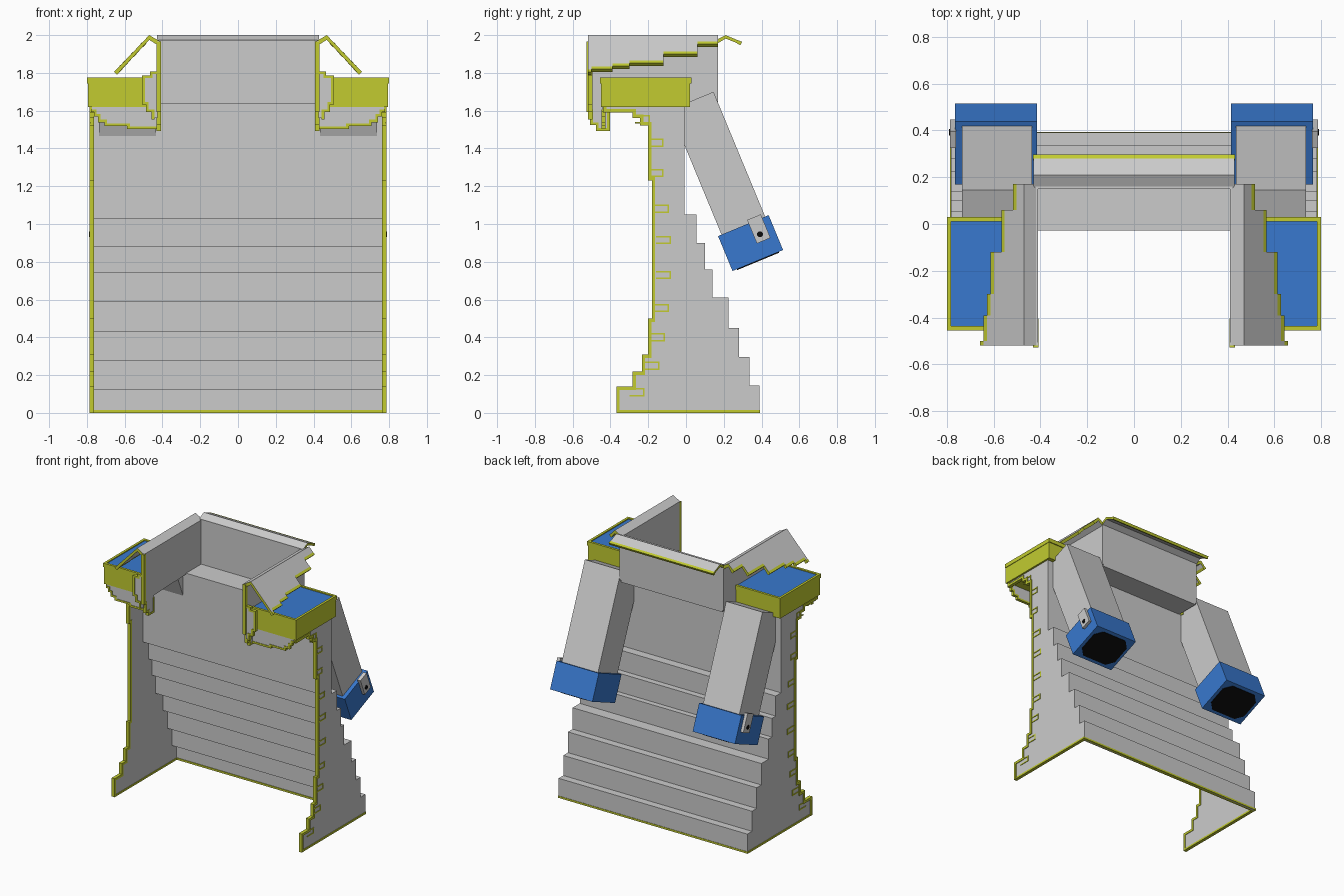
import bpy, bmesh, math
from mathutils import Matrix, Vector

if "Cube" in bpy.data.objects:
    bpy.data.objects.remove(bpy.data.objects["Cube"])


def material(name, rgb):
    m = bpy.data.materials.new(name)
    m.diffuse_color = (*rgb, 1)
    m.use_nodes = True
    m.node_tree.nodes["Principled BSDF"].inputs["Base Color"].default_value = m.diffuse_color
    return m


GREY = material("cloth grey", (0.60, 0.60, 0.60))
LIME = material("trim lime", (0.54, 0.60, 0.03))
BLUE = material("cuff blue", (0.04, 0.19, 0.62))
BLACK = material("ink black", (0.004, 0.004, 0.004))


def finish(name, bm, mats, M=None, rule=None):
    bmesh.ops.recalc_face_normals(bm, faces=bm.faces)
    if rule:
        for f in bm.faces:
            f.material_index = int(rule(f))
    me = bpy.data.meshes.new(name)
    if M:
        bm.transform(M)
    bm.to_mesh(me)
    bm.free()
    for m in mats:
        me.materials.append(m)
    ob = bpy.data.objects.new(name, me)
    bpy.context.collection.objects.link(ob)
    return ob


def add_prism(bm, pts, axis, a, b):
    """Extrude a 2D outline along axis: x takes (y,z), y takes (x,z), z takes (x,y)."""
    def co(p, t):
        return {"x": (t, p[0], p[1]), "y": (p[0], t, p[1]), "z": (p[0], p[1], t)}[axis]
    lo = [bm.verts.new(co(p, a)) for p in pts]
    hi = [bm.verts.new(co(p, b)) for p in pts]
    bm.faces.new(lo)
    bm.faces.new(hi[::-1])
    n = len(pts)
    for i in range(n):
        j = (i + 1) % n
        bm.faces.new((lo[i], lo[j], hi[j], hi[i]))


def rect(u0, v0, u1, v1):
    return [(u0, v0), (u1, v0), (u1, v1), (u0, v1)]


def prism(name, pts, axis, a, b, mats, M=None, rule=None):
    bm = bmesh.new()
    add_prism(bm, pts, axis, a, b)
    return finish(name, bm, mats if isinstance(mats, list) else [mats], M, rule)


def box(name, x, y, z, mat, M=None):
    return prism(name, rect(x[0], y[0], x[1], y[1]), "z", z[0], z[1], mat, M)


def trim(name, path, axis, a, b, t=0.009):
    """Thin square-cornered piping along a stepped path."""
    bm = bmesh.new()
    for p, q in zip(path, path[1:]):
        add_prism(bm, rect(min(p[0], q[0]) - t, min(p[1], q[1]) - t,
                           max(p[0], q[0]) + t, max(p[1], q[1]) + t), axis, a, b)
    return finish(name, bm, [LIME])


# Stepped back panel: (outer y, top z) of each tier
TIERS = [(.39, .145), (.335, .295), (.28, .45), (.225, .61), (.14, .76),
         (.10, .90), (.055, 1.05), (-.008, 1.64)]
outer, z = [], 0
for y, top in TIERS:
    outer += [(y, z), (y, top)]
    z = top
inner = [(y - .02, max(0, h - .02)) for y, h in outer[:-1]] + [(-.028, 1.64)]
prism("back_panel", outer + inner[::-1], "x", -.775, .775, GREY)
box("back_hem", (-.785, .785), (.365, .393), (0, .014), LIME)

# Stepped front edge of the side panels
FRONT = [(-.36, .009), (-.36, .13), (-.275, .13), (-.275, .21), (-.225, .21), (-.225, .3),
         (-.192, .3), (-.192, .49), (-.172, .49), (-.172, 1.24), (-.192, 1.24),
         (-.192, 1.53), (-.235, 1.53), (-.235, 1.57), (-.275, 1.57), (-.275, 1.6),
         (-.43, 1.6), (-.43, 1.64)]
HOOKS = [(.11, -.30), (.25, -.22), (.40, -.19), (.555, -.17), (.73, -.16), (.915, -.16),
         (1.08, -.17), (1.27, -.20), (1.43, -.20), (1.555, -.27)]

# Collar flap: (end y, outer x) of each step from front to back
FLAP = [(-.50, .655), (-.39, .64), (-.30, .625), (-.12, .61), (.06, .565), (.17, .515)]

for s, side in ((1, "right"), (-1, "left")):
    def mx(pts):
        return [(s * x, z) for x, z in pts]

    # Side panel, its piping and the stitched loops
    prism(side + "_side_panel", FRONT + [(-.008, 1.64)] + outer[::-1][1:],
          "x", s * .766, s * .781, GREY)
    trim(side + "_front_piping", FRONT, "x", s * .762, s * .787)
    box(side + "_side_hem", (s * .762, s * .786), (-.367, .393), (0, .014), LIME)
    bm = bmesh.new()
    for z, y in HOOKS:
        for r in (rect(y, z + .014, y + .08, z + .022), rect(y, z - .022, y + .08, z - .014),
                  rect(y + .072, z - .022, y + .08, z + .022)):
            add_prism(bm, r, "x", s * .78, s * .785)
    finish(side + "_loops", bm, [LIME])

    # Shoulder pad with inset blue top and raised rim
    box(side + "_shoulder_pad", (s * .43, s * .795), (-.45, .022), (1.62, 1.755), LIME)
    trim(side + "_shoulder_rim", [(s * .44, -.445), (s * .79, -.445), (s * .79, .02),
                                  (s * .44, .02)], "z", 1.745, 1.775)
    box(side + "_shoulder_top", (s * .43, s * .785), (-.437, .012), (1.75, 1.768), BLUE)

    # Collar wall
    wall = [(-.52, 1.97), (-.52, 1.6), (-.5, 1.6), (-.5, 1.53), (-.47, 1.53), (-.47, 1.5),
            (-.41, 1.5), (-.41, 1.62), (.17, 1.64), (.17, 1.97)]
    prism(side + "_collar_wall", wall, "x", s * .41, s * .43, GREY)
    trim(side + "_collar_piping", [(-.513, 1.96)] + wall[1:7] + [(-.41, 1.6)],
         "x", s * .407, s * .432, .007)

    # Folded collar flap, lime on its cut edges
    bm = bmesh.new()
    y0 = -.52
    for y1, x in FLAP:
        e = 2 - (x - .47) * 1.05
        add_prism(bm, mx([(.41, 1.965), (.47, 2), (x, e), (x - .014, e - .014),
                          (.47, 1.975), (.43, 1.95)]), "y", y0, y1)
        y0 = y1
    finish(side + "_collar_flap", bm, [GREY, LIME], rule=lambda f: abs(f.normal.y) > .9 or (
        s * f.normal.x < -.5 and f.normal.z < -.5 and s * f.calc_center_median().x > .5
        and f.calc_area() < .004) or (f.normal.z < -.3 and f.calc_center_median().z < 1.0))
    # Piping under the stepped flap edge
    bm = bmesh.new()
    y0 = -.52
    for y1, x in FLAP:
        e = 2 - (x - .47) * 1.05
        add_prism(bm, mx([(x - .012, e + .013), (x + .002, e), (x - .014, e - .016),
                          (x - .028, e - .002)]), "y", y0, y1)
        y0 = y1
    finish(side + "_flap_piping", bm, [LIME])

    # Lapel in front of the pad
    lap = [(.425, 1.8), (.46, 1.8), (.46, 1.78), (.5, 1.78), (.5, 1.64), (.48, 1.64),
           (.48, 1.6), (.45, 1.6), (.45, 1.56), (.425, 1.56)]
    prism(side + "_lapel", mx(lap), "y", -.515, -.5, GREY)
    trim(side + "_lapel_piping", mx(lap[:-1]), "y", -.52, -.495, .007)

    # Chest panel under the pad
    chest = [(.43, 1.51), (.58, 1.51), (.58, 1.525), (.7, 1.525), (.7, 1.545), (.735, 1.545),
             (.735, 1.575), (.755, 1.575), (.755, 1.6), (.772, 1.6)]
    prism(side + "_chest_panel", mx(chest + [(.772, 1.63), (.43, 1.63)]), "y",
          -.444, -.43, GREY)
    trim(side + "_chest_piping", mx(chest), "y", -.448, -.426, .007)

    # Hanging sleeve, cuff, opening and buckle, in a tilted frame
    M = Matrix.Translation((0, .03, 1.652)) @ Matrix.Rotation(math.radians(22.5), 4, "X")
    box(side + "_sleeve", (s * .435, s * .735), (-.125, .125), (-.8, 0), GREY, M)
    box(side + "_cuff", (s * .415, s * .765), (-.145, .145), (-.915, -.715), BLUE, M)
    c = .05
    octagon = [(.44 + c, -.12), (.74 - c, -.12), (.74, -.12 + c), (.74, .12 - c),
               (.74 - c, .12), (.44 + c, .12), (.44, .12 - c), (.44, -.12 + c)]
    prism(side + "_cuff_opening", mx(octagon), "z", -.92, -.91, BLACK, M)
    box(side + "_buckle", (s * .76, s * .787), (.03, .108), (-.83, -.695), GREY, M)
    dot = [(.064 + .016 * math.cos(i * math.pi / 4), -.791 + .016 * math.sin(i * math.pi / 4))
           for i in range(8)]
    prism(side + "_buckle_hole", dot, "x", s * .783, s * .79, BLACK, M)

# Collar back, floor and folded back flap
box("collar_back", (-.42, .42), (.15, .17), (1.64, 1.975), GREY)
box("collar_floor", (-.42, .42), (-.028, .17), (1.625, 1.64), GREY)
prism("collar_back_flap", [(.15, 1.97), (.21, 2), (.295, 1.964), (.288, 1.95),
                           (.21, 1.982), (.165, 1.955)], "x", -.43, .43, [GREY, LIME],
      rule=lambda f: abs(f.normal.x) > .9 or f.calc_center_median().y > .28)
prism("back_flap_piping", [(.28, 1.972), (.297, 1.964), (.288, 1.947), (.272, 1.954)],
      "x", -.432, .432, LIME)
